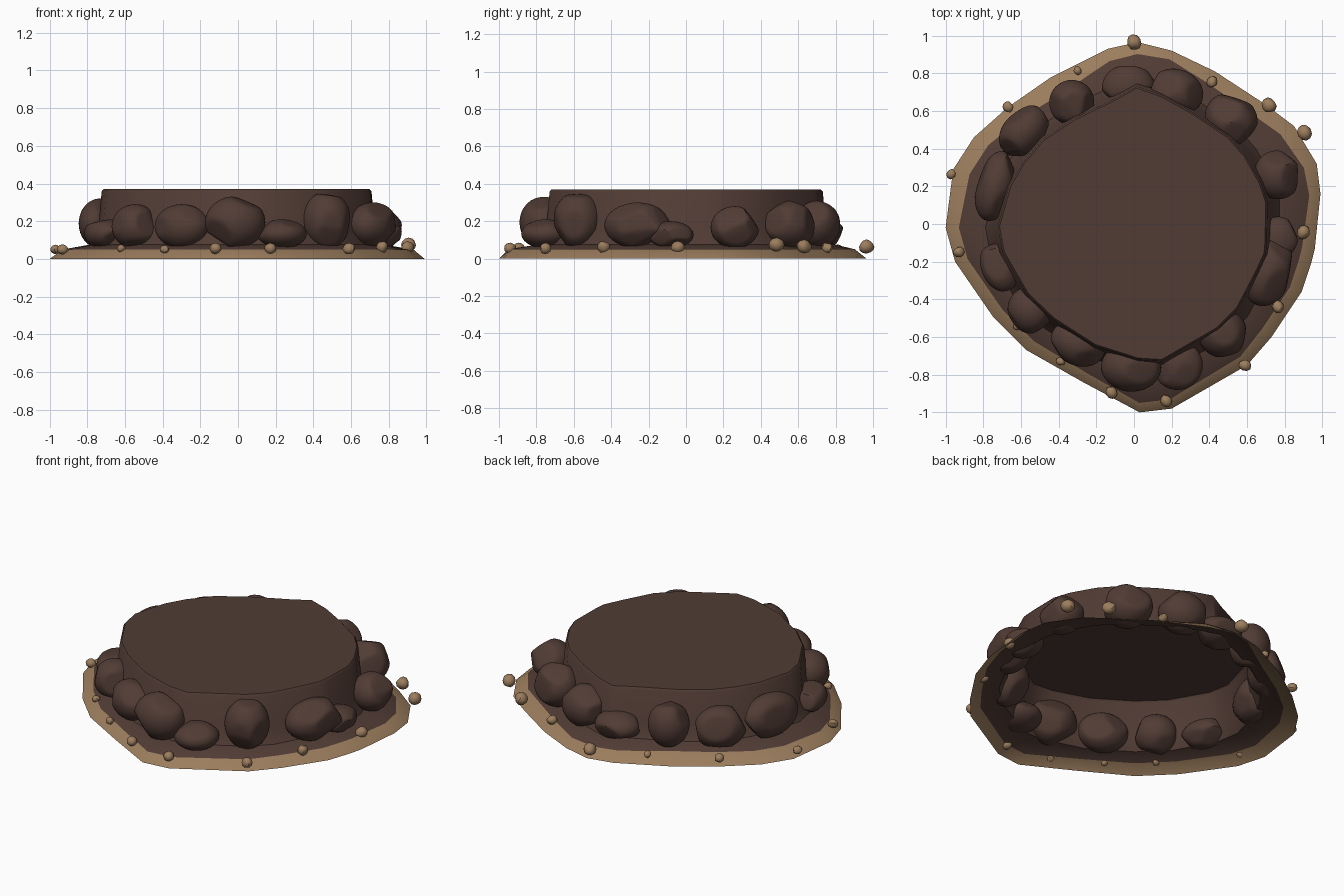
import bpy, bmesh, math, random
from mathutils import Vector

if "Cube" in bpy.data.objects:
    bpy.data.objects.remove(bpy.data.objects["Cube"])

random.seed(11)


def material(name, rgb):
    m = bpy.data.materials.new(name)
    m.diffuse_color = (*rgb, 1)
    m.use_nodes = True
    m.node_tree.nodes["Principled BSDF"].inputs["Base Color"].default_value = m.diffuse_color
    return m


BROWN = material("dark earth", (0.083, 0.045, 0.035))
TAN = material("tan sand", (0.33, 0.205, 0.11))


def finish(bm, name, mats, angle=30):
    me = bpy.data.meshes.new(name)
    bm.to_mesh(me)
    bm.free()
    for m in mats:
        me.materials.append(m)
    ob = bpy.data.objects.new(name, me)
    bpy.context.collection.objects.link(ob)
    bpy.ops.object.select_all(action='DESELECT')
    ob.select_set(True)
    bpy.context.view_layer.objects.active = ob
    bpy.ops.object.shade_smooth_by_angle(angle=math.radians(angle))
    return ob


def ray_radius(poly, a):
    """Distance from the centre to a polygon outline in direction a."""
    d = Vector((math.cos(a), math.sin(a)))
    for i, p in enumerate(poly):
        p, q = Vector(p), Vector(poly[(i + 1) % len(poly)])
        e = q - p
        den = d.x * e.y - d.y * e.x
        if abs(den) < 1e-9:
            continue
        t = (p.x * e.y - p.y * e.x) / den
        s = (p.x * d.y - p.y * d.x) / den
        if t > 0 and -1e-6 <= s <= 1 + 1e-6:
            return t
    return 0.7


# Outer rim: x, y and how far in the sand reaches
RIM = [(.02, .965, .935), (-.14, .93, .93), (-.44, .78, .885), (-.67, .62, .9),
       (-.85, .46, .91), (-.96, .29, .91), (-1, -.02, .93), (-.95, -.2, .93),
       (-.75, -.49, .93), (-.57, -.67, .93), (-.27, -.84, .94), (.03, -1, .95),
       (.2, -.98, .95), (.6, -.75, .94), (.73, -.6, .93), (.89, -.36, .93),
       (.94, -.21, .93), (.96, -.13, .93), (.99, .16, .94), (.97, .32, .93),
       (.85, .52, .915), (.69, .64, .91), (.43, .81, .92), (.2, .92, .95)]
# Outline of the flat top
TOP = [(.03, .73), (-.13, .64), (-.32, .55), (-.53, .41), (-.65, .21), (-.72, .02),
       (-.68, -.2), (-.56, -.37), (-.37, -.55), (-.13, -.68), (.11, -.73), (.32, -.67),
       (.56, -.43), (.69, -.16), (.71, .08), (.64, .29), (.51, .45), (.24, .63)]

# Open-bottomed mound: sand skirt, earth ledge, wall and cap
bm = bmesh.new()
rings = [[] for _ in range(6)]
for x, y, k in RIM:
    a, r = math.atan2(y, x), math.hypot(x, y)
    t = ray_radius(TOP, a)
    foot = min(t + .075, r * k - .03)
    for ring, rad, z in zip(rings, (r, r * k, foot, t + .028, t + .010, t),
                            (0, .05, .075, .16, .358, .37)):
        ring.append(bm.verts.new((rad * math.cos(a), rad * math.sin(a), z)))
n = len(RIM)
for level in range(5):
    lo, hi = rings[level], rings[level + 1]
    for i in range(n):
        j = (i + 1) % n
        f = bm.faces.new((lo[i], lo[j], hi[j], hi[i]))
        f.material_index = 1 if level == 0 else 0
cap = bm.faces.new(rings[-1])
bmesh.ops.recalc_face_normals(bm, faces=bm.faces)
if cap.normal.z < 0:
    bmesh.ops.reverse_faces(bm, faces=bm.faces)
finish(bm, "mound", [BROWN, TAN], 40)


def stone(name, mat, centre, half, turn, subdiv, cuts):
    """Rounded rock: a ball with a few sides gently pressed flat."""
    bm = bmesh.new()
    bmesh.ops.create_icosphere(bm, subdivisions=subdiv, radius=1)
    planes = []
    for _ in range(cuts):
        d = Vector([random.gauss(0, 1) for _ in range(3)]).normalized()
        planes.append((d, random.uniform(.76, .92)))
    pts = []
    for v in bm.verts:
        p = v.co.copy()
        for d, lim in planes:
            over = p.dot(d) - lim
            if over > 0:
                p -= d * over * .8
        pts.append(p)
    # stretch back to the full size so each rock fills its given bounds
    for ax in range(3):
        lo, hi = min(p[ax] for p in pts), max(p[ax] for p in pts)
        for p in pts:
            p[ax] = ((p[ax] - lo) / (hi - lo) * 2 - 1) * half[ax]
    c, s = math.cos(turn), math.sin(turn)
    for v, p in zip(bm.verts, pts):
        v.co = Vector((p.x * c - p.y * s, p.x * s + p.y * c, p.z)) + Vector(centre)
    finish(bm, name, [mat], 35)


# Boulders round the wall: x, y, half depth, half width, top height, turn offset
BOULDERS = [(-.03, .72, .12, .14, .22, 0), (.23, .70, .12, .14, .31, 0),
            (.51, .56, .13, .14, .31, 0), (.76, .26, .12, .13, .28, 0),
            (.76, -.08, .11, .12, .20, 0), (.71, -.26, .12, .18, .30, 0),
            (.47, -.58, .13, .13, .345, 0), (.235, -.75, .13, .13, .21, 0),
            (-.015, -.76, .13, .16, .33, 0), (-.30, -.64, .11, .15, .29, 0),
            (-.55, -.45, .12, .12, .29, 0), (-.71, -.23, .10, .13, .21, 0),
            (-.73, .2, .10, .19, .32, 0), (-.585, .49, .11, .15, .31, 0),
            (-.33, .645, .12, .12, .32, 0)]
for i, (x, y, depth, width, top, off) in enumerate(BOULDERS):
    base = .055
    stone(f"boulder_{i + 1}", BROWN, (x, y, (base + top) / 2),
          (depth, width, (top - base) / 2), math.atan2(y, x) + off, 4, 6)

# Pebbles scattered along the sand: x, y, radius, height
PEBBLES = [(0, .965, .038, .065), (-.3, .815, .021, .055), (.415, .755, .028, .055),
           (.715, .63, .037, .065), (.905, .485, .038, .075), (.9, -.045, .034, .06),
           (.765, -.44, .031, .06), (.59, -.75, .03, .055), (.17, -.94, .03, .055),
           (-.12, -.895, .03, .055), (-.39, -.73, .022, .05), (-.62, -.54, .021, .055),
           (-.93, -.15, .027, .05), (-.97, .265, .025, .05), (-.67, .62, .027, .055)]
for i, (x, y, r, z) in enumerate(PEBBLES):
    stone(f"pebble_{i + 1}", TAN, (x, y, z), (r * 1.1, r, r), random.uniform(0, 3), 2, 6)
